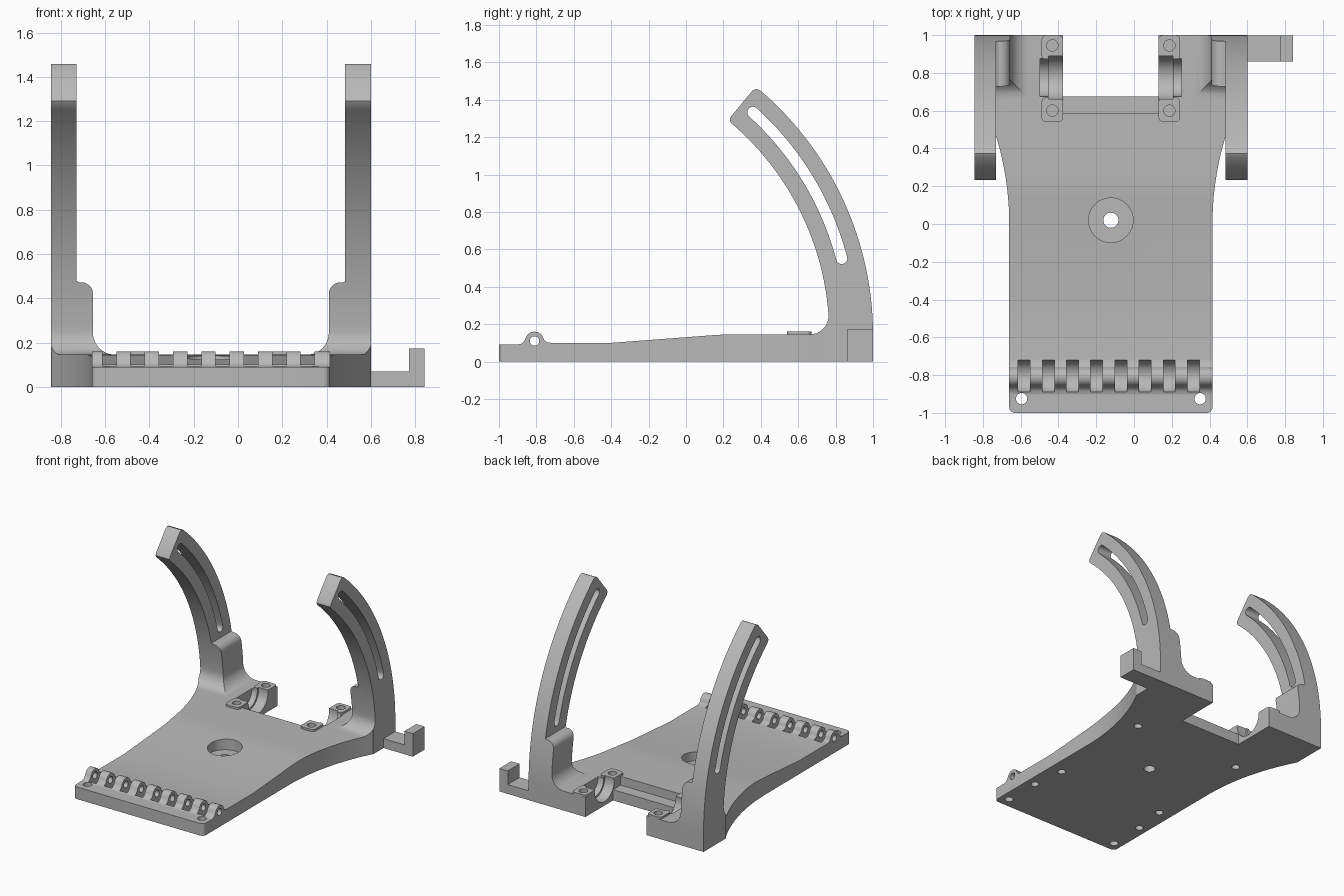
import bpy, bmesh
from math import sin, cos, radians, sqrt
from mathutils import Matrix

if "Cube" in bpy.data.objects:
    bpy.data.objects.remove(bpy.data.objects["Cube"], do_unlink=True)

CENTRE_X = -0.1225            # the bracket is symmetric about this line
HALF = 0.7225                 # half width over both arms
PIVOT = (-0.724, 0.14)        # arm arc centre in y, z

grey = bpy.data.materials.new("plain grey")
grey.use_nodes = True
grey.diffuse_color = (0.48, 0.48, 0.48, 1)
grey.node_tree.nodes["Principled BSDF"].inputs["Base Color"].default_value = (0.48, 0.48, 0.48, 1)


def prism(name, pts, axis, lo, hi):
    """Extrude a 2D outline along an axis."""
    place = {"x": lambda a, b, t: (t, a, b),
             "y": lambda a, b, t: (a, t, b),
             "z": lambda a, b, t: (a, b, t)}[axis]
    bm = bmesh.new()
    low = [bm.verts.new(place(a, b, lo)) for a, b in pts]
    high = [bm.verts.new(place(a, b, hi)) for a, b in pts]
    bm.faces.new(low)
    bm.faces.new(high)
    n = len(pts)
    for i in range(n):
        j = (i + 1) % n
        bm.faces.new((low[i], low[j], high[j], high[i]))
    bmesh.ops.recalc_face_normals(bm, faces=bm.faces)
    mesh = bpy.data.meshes.new(name)
    bm.to_mesh(mesh)
    bm.free()
    mesh.materials.append(grey)
    obj = bpy.data.objects.new(name, mesh)
    bpy.context.collection.objects.link(obj)
    return obj


def arc(a, b, r, start, end, steps=10):
    angles = [radians(start + (end - start) * i / steps) for i in range(steps + 1)]
    return [(a + r * cos(t), b + r * sin(t)) for t in angles]


def circle(a, b, r, n=32):
    return arc(a, b, r, 0, 360 - 360 / n, n - 1)


def rect(a0, b0, a1, b1):
    return [(a0, b0), (a1, b0), (a1, b1), (a0, b1)]


def rounded(a0, b0, a1, b1, r):
    return (arc(a1 - r, b1 - r, r, 0, 90, 5) + arc(a0 + r, b1 - r, r, 90, 180, 5)
            + arc(a0 + r, b0 + r, r, 180, 270, 5) + arc(a1 - r, b0 + r, r, 270, 360, 5))


def combine(target, other, operation):
    """Apply a boolean and discard the second object."""
    mod = target.modifiers.new("boolean", "BOOLEAN")
    mod.operation = operation
    mod.solver = "EXACT"
    mod.object = other
    bpy.context.view_layer.objects.active = target
    bpy.ops.object.modifier_apply(modifier=mod.name)
    bpy.data.objects.remove(other, do_unlink=True)


def cut(target, pts, axis, lo, hi):
    combine(target, prism("cutter", pts, axis, lo, hi), "DIFFERENCE")


# Base plate with the hinge hump in its side profile
side = ([(-1, 0), (-1, 0.09), (-0.9, 0.09), (-0.878, 0.097), (-0.863, 0.113)]
        + arc(-0.81, 0.11, 0.05, 165, 15, 14)
        + [(-0.757, 0.113), (-0.742, 0.103), (-0.72, 0.1), (-0.4, 0.1),
           (0.17, 0.143), (0.25, 0.145), (1, 0.145), (1, 0)])
body = prism("bracket_body", side, "x", -HALF, HALF)

# Curved arms: side profile crossed with a front profile that has the boss and fillet
arm_side = ([(0.662, 0.02), (1, 0.02)] + arc(*PIVOT, 1.724, 0, 49.5, 40)
            + [(PIVOT[0] + r * cos(radians(t)), PIVOT[1] + r * sin(radians(t)))
               for r, t in ((1.715, 50.2), (1.695, 50.5), (1.515, 50.5), (1.497, 50.2))]
            + arc(*PIVOT, 1.49, 49.4, 4.1, 36) + arc(0.662, 0.245, 0.1, 0, -90)[1:])
for s in (1, -1):
    front = ([(HALF, 0.02), (HALF, 1.6), (0.607, 1.6), (0.607, 0.478)]
             + arc(0.585, 0.42, 0.052, 80, 180, 8)
             + arc(0.433, 0.245, 0.1, 0, -90) + [(0.433, 0.02)])
    arm = prism("arm", arm_side, "x", *sorted((0.4 * s, HALF * s)))
    combine(arm, prism("cutter", [(s * a, b) for a, b in front], "y", 0, 1.2), "INTERSECT")
    combine(body, arm, "UNION")

# Bearing seats with raised pads beside the rear notch
for s in (1, -1):
    lo, hi = sorted((0.2525 * s, 0.367 * s))
    for y0, y1 in ((0.54, 0.67), (0.87, 1.0)):
        combine(body, prism("pad", rounded(lo, y0, hi, y1, 0.025), "z", 0.05, 0.16), "UNION")

# Rear notch and the lowered lip in front of it
cut(body, rect(-0.2525, 0.675, 0.2525, 1.1), "z", -0.1, 0.3)
cut(body, rect(-0.2525, 0.585, 0.2525, 0.7), "z", 0.08, 0.3)

for s in (1, -1):
    # Side outline: rounded front corners, straight, then flaring out to the arms
    radius = 1.59
    flare = [(0.538 + radius - sqrt(radius ** 2 - y * y), y)
             for y in [0.74 * i / 16 for i in range(17)]]
    outline = ([(0.508, -1.1)] + arc(0.508, -0.97, 0.03, -90, 0, 6)
               + flare + [(0.9, 0.74), (0.9, -1.1)])
    cut(body, [(s * a, b) for a, b in outline], "z", -0.1, 0.3)

    # Stepped half-round bearing seat
    cut(body, circle(0.775, 0.145, 0.115, 40), "x", *sorted((0.24 * s, 0.33 * s)))
    cut(body, circle(0.775, 0.145, 0.1, 40), "x", *sorted((0.32 * s, 0.375 * s)))

    # Screw holes in pads, front corners and underside
    for y in (0.6, 0.945):
        cut(body, circle(0.31 * s, y, 0.03, 24), "z", 0.06, 0.3)
    cut(body, circle(0.4725 * s, -0.925, 0.03, 24), "z", -0.1, 0.3)
    for x, y in ((0.44, 0.42), (0.44, -0.4), (0.47, -0.65)):
        cut(body, circle(x * s, y, 0.028, 24), "z", -0.1, 0.05)

# Curved slots through both arms
slot = arc(*PIVOT, 1.64, 14.8, 47.8, 32)
for angle, turn in ((47.8, 0), (14.8, 180)):
    a = PIVOT[0] + 1.61 * cos(radians(angle))
    b = PIVOT[1] + 1.61 * sin(radians(angle))
    slot += arc(a, b, 0.03, angle + turn, angle + turn + 180, 8)[1:-1]
    if turn == 0:
        slot += arc(*PIVOT, 1.58, 47.8, 14.8, 32)
cut(body, slot, "x", -1, 1)

# Hinge: gaps between knuckles and the pin hole
for i in range(8):
    start = -0.613 - CENTRE_X + 0.128 * i
    cut(body, circle(-0.805, 0.11, 0.085), "x", start, start + 0.063)
cut(body, circle(-0.81, 0.11, 0.025, 20), "x", -1, 1)

# Central recess and hole
cut(body, circle(0, 0.02, 0.118, 48), "z", 0.06, 0.4)
cut(body, circle(0, 0.02, 0.04), "z", -0.1, 0.4)

# Hook on the side of the left arm
hook = prism("side_hook", [(HALF - 0.02, 0), (0.965, 0), (0.965, 0.172), (0.895, 0.172),
                           (0.895, 0.07), (HALF - 0.02, 0.07)], "y", 0.86, 0.999)

for obj in (body, hook):
    obj.data.transform(Matrix.Translation((CENTRE_X, 0, 0)))
    bpy.ops.object.select_all(action="DESELECT")
    obj.select_set(True)
    bpy.context.view_layer.objects.active = obj
    bpy.ops.object.shade_smooth_by_angle(angle=radians(30))
